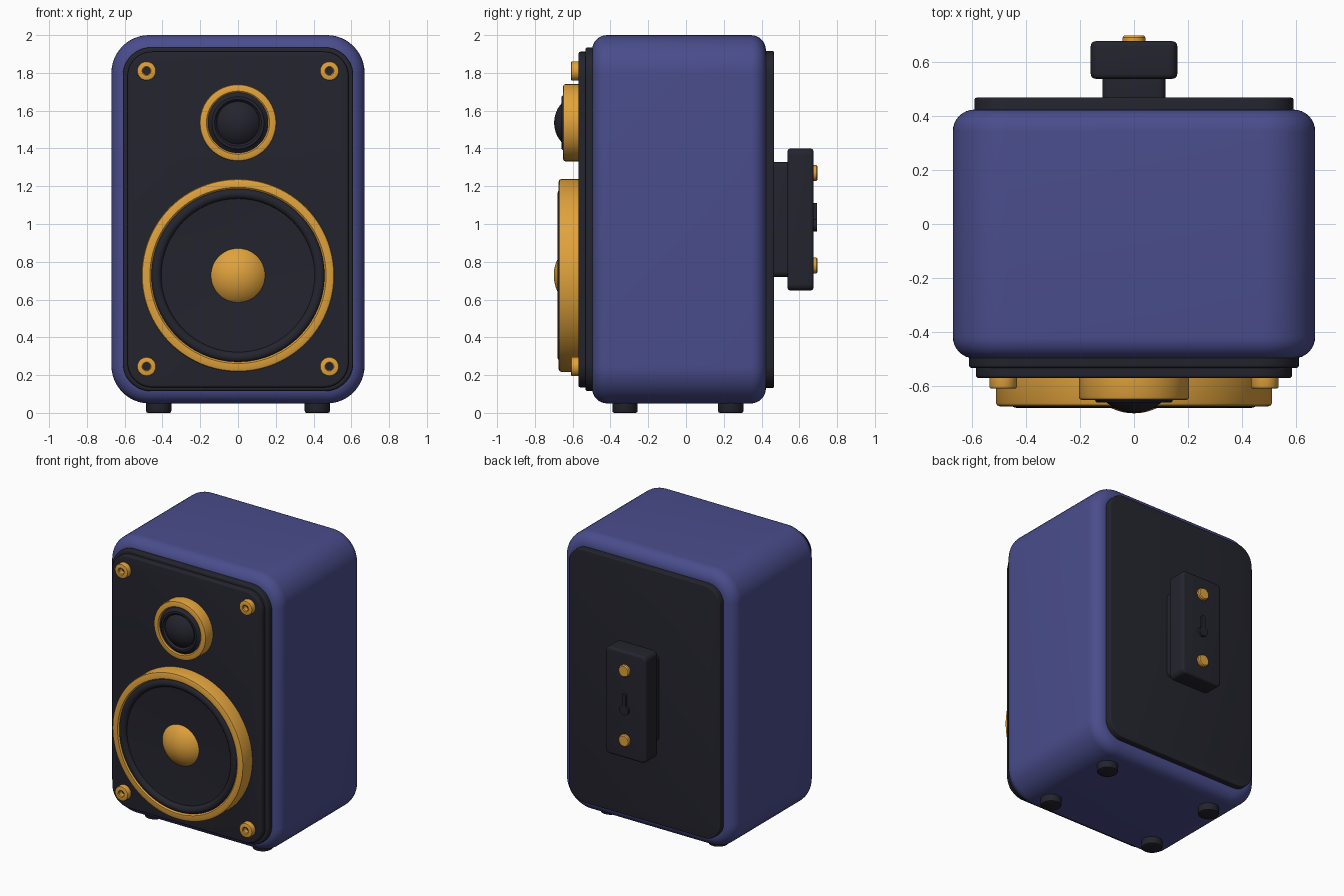
import bpy, bmesh, math
from math import sin, cos, pi, radians

if "Cube" in bpy.data.objects:
    bpy.data.objects.remove(bpy.data.objects["Cube"])


def material(name, rgb):
    m = bpy.data.materials.new(name)
    m.diffuse_color = (*rgb, 1)
    m.use_nodes = True
    m.node_tree.nodes["Principled BSDF"].inputs["Base Color"].default_value = m.diffuse_color
    return m


BLUE = material("indigo_shell", (0.068, 0.074, 0.262))
DARK = material("charcoal", (0.0175, 0.0175, 0.027))
GOLD = material("warm_gold", (0.74, 0.36, 0.045))


def finish(name, bm, mat, angle=35):
    bmesh.ops.remove_doubles(bm, verts=bm.verts, dist=1e-5)
    bmesh.ops.recalc_face_normals(bm, faces=bm.faces)
    me = bpy.data.meshes.new(name)
    bm.to_mesh(me)
    bm.free()
    me.materials.append(mat)
    me.shade_smooth()
    me.set_sharp_from_angle(angle=radians(angle))
    ob = bpy.data.objects.new(name, me)
    bpy.context.collection.objects.link(ob)
    return ob


def loft(name, rings, mat, caps=True):
    """Skin a list of equal-length closed rings of 3D points."""
    bm = bmesh.new()
    vr = [[bm.verts.new(p) for p in ring] for ring in rings]
    n = len(vr[0])
    pairs = list(zip(vr, vr[1:])) if caps else list(zip(vr, vr[1:] + vr[:1]))
    for a, b in pairs:
        for i in range(n):
            j = (i + 1) % n
            bm.faces.new((a[i], a[j], b[j], b[i]))
    if caps:
        bm.faces.new(vr[0])
        bm.faces.new(vr[-1])
    return finish(name, bm, mat)


def rounded_rect(hw, z0, z1, r, y, seg=12):
    pts = []
    corners = [(hw - r, z1 - r), (-hw + r, z1 - r), (-hw + r, z0 + r), (hw - r, z0 + r)]
    for k, (cx, cz) in enumerate(corners):
        for i in range(seg + 1):
            a = pi / 2 * (k + i / seg)
            pts.append((cx + r * cos(a), y, cz + r * sin(a)))
    return pts


def slab(name, hw, z0, z1, r, y0, y1, fillet, mat, seg=8):
    """Rounded-rectangle block along y with filleted front and back rims."""
    rings = []
    for k in range(2 * seg + 2):
        front = k <= seg
        a = pi / 2 * (k if front else 2 * seg + 1 - k) / seg
        d = fillet * (1 - sin(a))
        y = y0 + fillet * (1 - cos(a)) if front else y1 - fillet * (1 - cos(a))
        rings.append(rounded_rect(hw - d, z0 + d, z1 - d, r - d, y))
    return loft(name, rings, mat)


def turned(name, x, z, profile, mat, ring=False, seg=72):
    """Turn a (radius, y) profile about the y axis through (x, z)."""
    rings = [[(x + max(r, 1e-4) * cos(2 * pi * i / seg), y, z + max(r, 1e-4) * sin(2 * pi * i / seg))
              for i in range(seg)] for r, y in profile]
    return loft(name, rings, mat, caps=not ring)


def trim_ring(name, x, z, ro, ri, y_back, y_front, b, seg=72):
    return turned(name, x, z, [(ro, y_back), (ro, y_front + b), (ro - b * .3, y_front + b * .3),
                               (ro - b, y_front), (ri + b * .6, y_front),
                               (ri, y_front + b * .6), (ri, y_back)], GOLD, True, seg)


def dome(name, z, r, y_base, y_tip, mat, n=12):
    h = y_base - y_tip
    R = (r * r + h * h) / (2 * h)
    top = math.asin(r / R)
    prof = [(R * sin(top * (1 - i / n)), y_tip + R * (1 - cos(top * (1 - i / n)))) for i in range(n + 1)]
    return turned(name, 0, z, [(r, y_base + 0.03)] + prof, mat)


# Cabinet, stepped front baffle and rear panel
slab("cabinet", 0.67, 0.05, 2.0, 0.20, -0.497, 0.423, 0.08, BLUE)
slab("front_baffle_base", 0.61, 0.115, 1.935, 0.15, -0.533, -0.40, 0.012, DARK, 4)
slab("front_baffle", 0.585, 0.135, 1.912, 0.13, -0.570, -0.50, 0.012, DARK, 4)
slab("rear_panel", 0.59, 0.133, 1.915, 0.12, 0.33, 0.467, 0.008, DARK, 4)

# Woofer: trim, rolled surround, shallow cone, dust cap
WZ = 0.728
trim_ring("woofer_trim", 0, WZ, 0.511, 0.458, -0.56, -0.674, 0.014, 96)
roll = [(0.433 + 0.027 * cos(pi * i / 10), -0.655 - 0.025 * sin(pi * i / 10)) for i in range(11)]
turned("woofer_surround", 0, WZ, [(0.46, -0.56)] + roll + [(0.406, -0.56)], DARK, True, 96)
turned("woofer_cone", 0, WZ, [(0.41, -0.56), (0.41, -0.655), (0.14, -0.638), (0, -0.638)], DARK, seg=96)
dome("woofer_dust_cap", WZ, 0.143, -0.638, -0.70, GOLD)

# Tweeter: trim, inner plate with raised lip, dome
TZ = 1.536
trim_ring("tweeter_trim", 0, TZ, 0.204, 0.160, -0.56, -0.651, 0.012)
turned("tweeter_plate", 0, TZ, [(0.162, -0.56), (0.162, -0.638), (0.150, -0.645), (0.138, -0.660),
                                (0.124, -0.660), (0.114, -0.648), (0, -0.648)], DARK)
dome("tweeter_dome", TZ, 0.112, -0.650, -0.698, DARK)

# Baffle corner screws
for sx in (-1, 1):
    for tag, z in (("upper", 1.81), ("lower", 0.245)):
        side = "left" if sx < 0 else "right"
        trim_ring(f"{tag}_{side}_screw", sx * 0.484, z, 0.051, 0.019, -0.56, -0.609, 0.008, 32)

# Rear wall mount: neck, block, gold studs
slab("mount_neck", 0.117, 0.72, 1.328, 0.03, 0.44, 0.56, 0.006, DARK, 4)
slab("mount_block", 0.160, 0.648, 1.40, 0.035, 0.537, 0.676, 0.018, DARK, 5)
for tag, z in (("upper", 1.27), ("lower", 0.78)):
    turned(f"{tag}_mount_stud", 0, z, [(0.042, 0.65), (0.042, 0.690), (0.036, 0.697), (0, 0.697)], GOLD, seg=32)

# Raised keyhole on the mount: round bulb below, narrow slot above
BULB, SLOT = 0.034, 0.015
start = math.asin(SLOT / BULB)
outline = []
for i in range(25):
    a = pi / 2 + start + (2 * pi - 2 * start) * i / 24
    outline.append((BULB * cos(a), 0.994 + BULB * sin(a)))
for i in range(9):
    a = pi * i / 8
    outline.append((SLOT * cos(a), 1.095 + SLOT * sin(a)))
loft("keyhole", [[(x, y, z) for x, z in outline] for y in (0.66, 0.693)], DARK)

# Feet
for sx in (-1, 1):
    for tag, y in (("front", -0.323), ("rear", 0.237)):
        rings = [[(sx * 0.42 + r * cos(2 * pi * i / 40), y + r * sin(2 * pi * i / 40), z) for i in range(40)]
                 for r, z in ((0.058, 0.0), (0.064, 0.003), (0.067, 0.01), (0.067, 0.08))]
        loft(f"{tag}_{'left' if sx < 0 else 'right'}_foot", rings, DARK)
